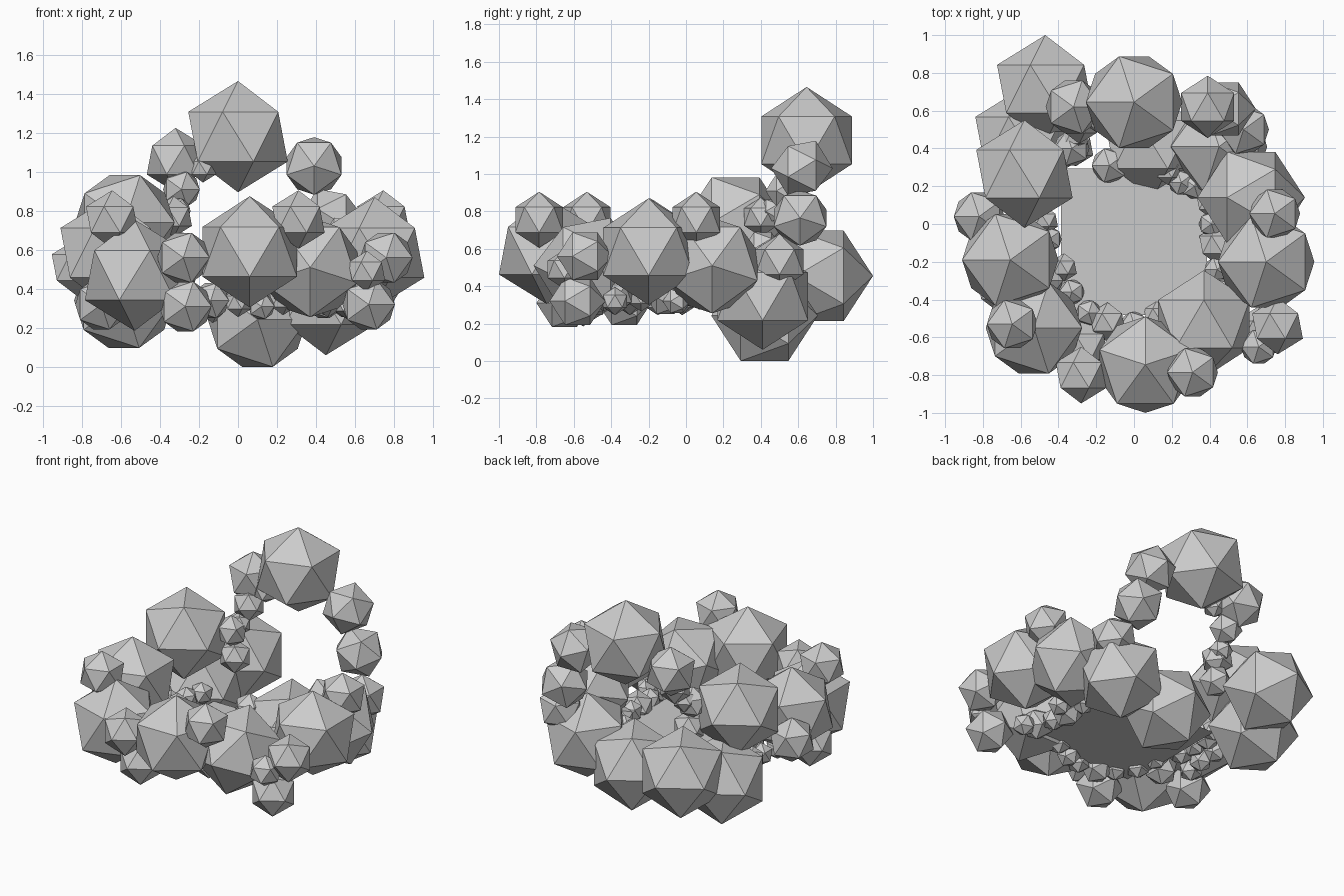
import bpy
from math import radians

# Orientation of each faceted rock
ROT = {
    'U': (0, 0, 0),       # point up
    'F': (0, 0, 180),     # point up, turned half round
    'Q': (0, 0, 90),      # point up, turned a quarter
    'Y': (90, 0, 0),      # point towards front and back
    'X': (0, 90, 0),      # point towards the sides
    'Z': (0, 90, -90),    # point front and back, upright side edges
}


def rocks(name, radius, items):
    for i, (x, y, z, rot) in enumerate(items):
        bpy.ops.mesh.primitive_ico_sphere_add(
            subdivisions=1, radius=radius, location=(x, y, z),
            rotation=[radians(a) for a in ROT[rot]])
        bpy.context.object.name = f"{name}_{i + 1}"


# Pool water
bpy.ops.mesh.primitive_plane_add(size=1, location=(0, -0.095, 0.32))
water = bpy.context.object
water.name = "pool_water"
water.scale = (0.775, 0.775, 1)

# Large boulders: rim ring, back wall and arch top
rocks("boulder", 0.285, [
    (0.06, -0.745, 0.59, 'Q'),
    (0.37, -0.53, 0.51, 'Z'),
    (0.70, -0.20, 0.585, 'F'),
    (0.62, 0.14, 0.51, 'X'),
    (0.45, 0.41, 0.345, 'F'),
    (0.10, 0.42, 0.243, 'Y'),
    (-0.47, 0.715, 0.455, 'Y'),
    (-0.585, 0.44, 0.34, 'Y'),
    (-0.58, 0.265, 0.74, 'Y'),
    (-0.655, -0.19, 0.585, 'F'),
    (-0.53, -0.55, 0.47, 'U'),
    (0.0, 0.645, 1.18, 'F'),
])

# Medium stones: outer rim and arch legs
rocks("rim_stone", 0.15, [
    (-0.28, -0.80, 0.56, 'Y'),
    (-0.27, -0.65, 0.31, 'Y'),
    (0.31, -0.785, 0.755, 'F'),
    (-0.645, -0.53, 0.755, 'F'),
    (0.76, -0.54, 0.56, 'Y'),
    (0.67, -0.58, 0.32, 'Y'),
    (0.745, 0.055, 0.755, 'F'),
    (-0.82, 0.04, 0.51, 'F'),
    (-0.70, -0.33, 0.32, 'Y'),
    (0.58, 0.50, 0.53, 'F'),
])
rocks("arch_stone", 0.165, [
    (0.39, 0.62, 1.03, 'Z'),
    (0.48, 0.61, 0.765, 'X'),
    (-0.32, 0.62, 1.06, 'U'),
])

# Small stones: left arch leg and pool edge
rocks("small_stone", 0.105, [
    (-0.29, 0.53, 0.91, 'Y'),
    (-0.33, 0.40, 0.77, 'F'),
    (-0.13, 0.31, 0.33, 'F'),
    (-0.31, 0.41, 0.60, 'Y'),
    (-0.14, -0.52, 0.34, 'Y'),
    (0.46, -0.38, 0.36, 'F'),
    (0.44, -0.11, 0.34, 'Y'),
    (0.66, -0.65, 0.49, 'F'),
    (-0.47, -0.30, 0.35, 'U'),
])

# Pebbles around the waterline
rocks("pebble", 0.075, [
    (0.25, 0.22, 0.36, 'F'),
    (0.18, 0.28, 0.38, 'Y'),
    (0.32, 0.20, 0.36, 'U'),
    (0.41, 0.0, 0.36, 'U'),
    (0.40, 0.11, 0.36, 'Y'),
    (0.23, -0.44, 0.34, 'F'),
    (0.12, -0.48, 0.31, 'Y'),
    (0.0, -0.53, 0.33, 'F'),
    (-0.33, -0.36, 0.34, 'F'),
    (-0.37, -0.23, 0.36, 'Y'),
    (-0.45, -0.08, 0.36, 'F'),
    (-0.47, 0.02, 0.38, 'Y'),
    (-0.48, 0.13, 0.38, 'U'),
    (-0.44, 0.24, 0.38, 'F'),
    (-0.18, 0.55, 1.02, 'F'),
    (-0.31, 0.46, 0.80, 'Y'),
    (-0.24, -0.47, 0.34, 'U'),
    (0.44, -0.24, 0.34, 'F'),
    (0.55, -0.05, 0.32, 'Y'),
    (0.56, -0.38, 0.32, 'U'),
    (-0.55, -0.02, 0.32, 'U'),
    (-0.57, 0.10, 0.34, 'Y'),
    (-0.58, -0.15, 0.32, 'F'),
])
